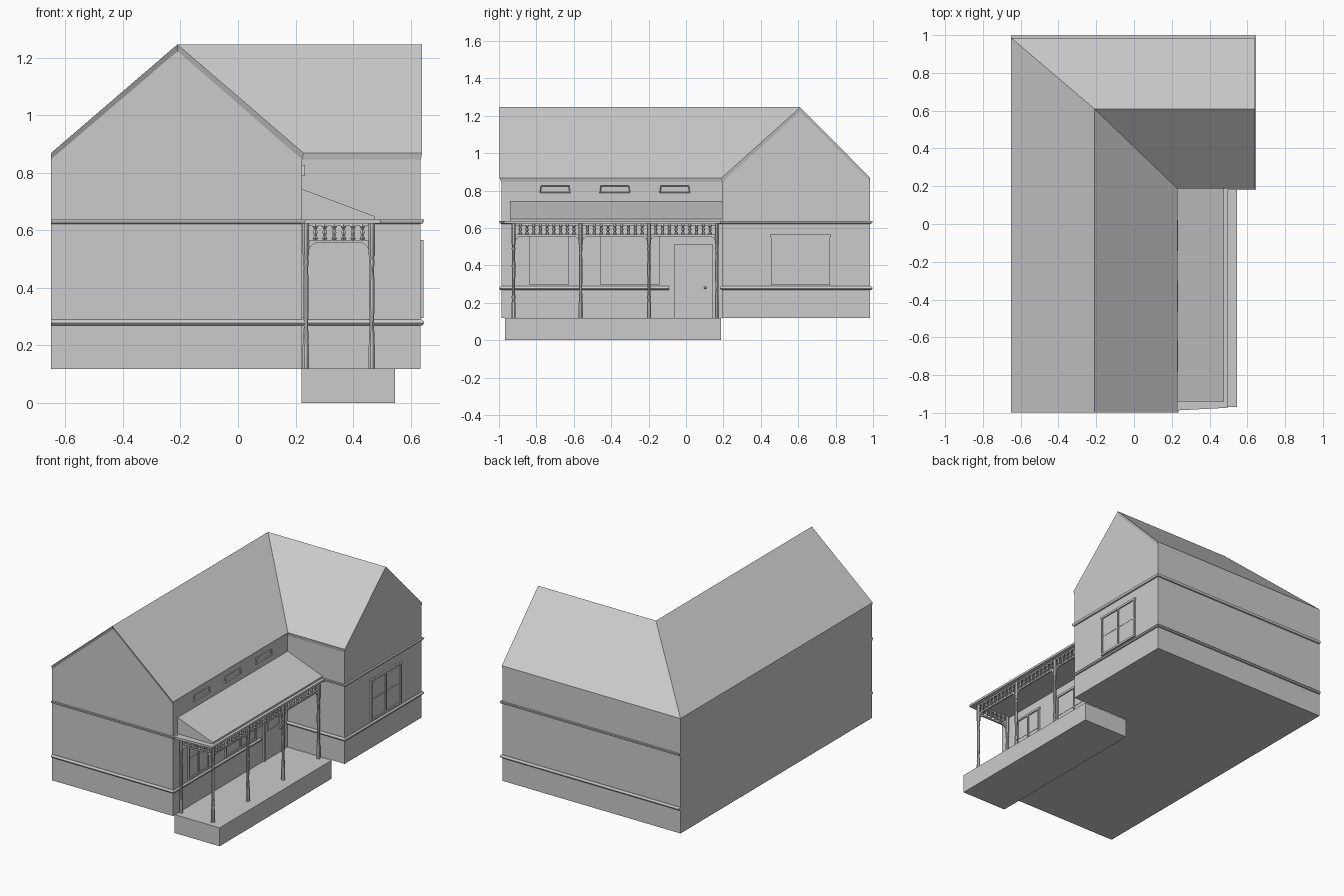
import bpy, bmesh, math
from mathutils import Vector

if "Cube" in bpy.data.objects:
    bpy.data.objects.remove(bpy.data.objects["Cube"])


def finish(name, bm, smooth=False):
    bmesh.ops.recalc_face_normals(bm, faces=bm.faces)
    me = bpy.data.meshes.new(name)
    bm.to_mesh(me)
    bm.free()
    ob = bpy.data.objects.new(name, me)
    bpy.context.collection.objects.link(ob)
    if smooth:
        bpy.context.view_layer.objects.active = ob
        ob.select_set(True)
        bpy.ops.object.shade_smooth_by_angle(angle=math.radians(40))
        ob.select_set(False)
    return ob


def prism(bm, pts, offset):
    """Closed solid: polygon pts swept along offset."""
    off = Vector(offset)
    a = [bm.verts.new(p) for p in pts]
    b = [bm.verts.new(Vector(p) + off) for p in pts]
    bm.faces.new(a)
    bm.faces.new(b[::-1])
    for i in range(len(a)):
        j = (i + 1) % len(a)
        bm.faces.new((a[i], a[j], b[j], b[i]))


def box(bm, x0, x1, y0, y1, z0, z1):
    prism(bm, [(x0, y0, z0), (x1, y0, z0), (x1, y1, z0), (x0, y1, z0)], (0, 0, z1 - z0))


def lathe(bm, x, y, profile, n=8):
    rings = [[bm.verts.new((x + r * math.cos(math.tau * (i + .5) / n),
                            y + r * math.sin(math.tau * (i + .5) / n), z)) for i in range(n)]
             for r, z in profile]
    for a, b in zip(rings, rings[1:]):
        for i in range(n):
            j = (i + 1) % n
            bm.faces.new((a[i], a[j], b[j], b[i]))
    bm.faces.new(rings[0])
    bm.faces.new(rings[-1])


def band(name, path, profile):
    """Mitred moulding along a wall path; profile = (outward, z)."""
    bm = bmesh.new()
    pts = [Vector(p) for p in path]
    nrm = []
    for a, b in zip(pts, pts[1:]):
        d = (b - a).normalized()
        nrm.append(Vector((d.y, -d.x)))
    rings = []
    for i, p in enumerate(pts):
        n0, n1 = nrm[max(i - 1, 0)], nrm[min(i, len(nrm) - 1)]
        m = n0 if n0 == n1 else n0 + n1
        rings.append([bm.verts.new((p.x + m.x * o, p.y + m.y * o, z)) for o, z in profile])
    k = len(profile)
    for a, b in zip(rings, rings[1:]):
        for i in range(k):
            j = (i + 1) % k
            bm.faces.new((a[i], a[j], b[j], b[i]))
    bm.faces.new(rings[0])
    bm.faces.new(rings[-1])
    finish(name, bm)


# Main wall and wing sizes
L, R, W = -.65, .223, .635          # left wall, main right wall, wing gable wall
F, V, B = -.987, .193, .985         # front wall, wing front wall, back wall
RX, RY, FLOOR = -.21, .61, .118     # ridges and floor level

# L-shaped house: one shell of walls, slanted fascia and roof
bm = bmesh.new()
wall = [(L, F, .846), (RX, F, 1.222), (R, F, .845), (R, V, .845), (W, V, .845),
        (W, RY, 1.222), (W, B, .845), (L, B, .845)]
rim = [(L, -.997, .868), (RX, -.997, 1.246), (.229, -.997, .868), (.229, .188, .868), (.64, .188, .868),
       (.64, RY, 1.246), (.64, B, .868), (L, B, .868)]
lo = [bm.verts.new((x, y, FLOOR)) for x, y, z in wall]
mid = [bm.verts.new(p) for p in wall]
top = [bm.verts.new(p) for p in rim]
peak = bm.verts.new((RX, RY, 1.246))
bm.faces.new(lo)
for a, b in ((lo, mid), (mid, top)):
    for i in range(8):
        j = (i + 1) % 8
        bm.faces.new((a[i], a[j], b[j], b[i]))
for f in ((0, 1, 7), (1, 2, 3), (3, 4, 5), (5, 6, 7)):
    v = [top[i] for i in f]
    v.insert({0: 2, 1: 3, 3: 3, 5: 3}[f[0]], peak)
    bm.faces.new(v)
finish("house_shell", bm)

# Wall mouldings
upper = [(0, .622), (.007, .624), (.011, .631), (.012, .638), (0, .638)]
lower = [(0, .268), (.007, .270), (.012, .277), (.010, .284), (.004, .289), (0, .289)]
band("upper_moulding", [(L, F), (R, F), (R, V), (W, V), (W, B), (L, B)], upper)
band("lower_moulding_main", [(L, F), (R, F), (R, -.09)], lower)
band("lower_moulding_wing", [(R, V), (W, V), (W, B), (L, B)], lower)


# Windows on walls facing +x
def window(name, x, y0, y1, z0=.298, z1=.563):
    t, ym, zm = .010, (y0 + y1) / 2, (z0 + z1) / 2
    bm = bmesh.new()
    for a, b in ((y0, y0 + t), (y1 - t, y1), (ym - t / 2, ym + t / 2)):
        box(bm, x - .01, x + .009, a, b, z0, z1)
    box(bm, x - .01, x + .010, y0 - .005, y1 + .005, z1 - t, z1 + .003)
    box(bm, x - .01, x + .010, y0, y1, z0 - .003, z0 + t)
    box(bm, x - .01, x + .004, y0 + t, y1 - t, zm - .003, zm + .003)
    box(bm, x - .01, x + .002, y0 + t, y1 - t, z0 + t, z1 - t)
    finish(name, bm)


window("porch_window_small", R, -.837, -.628)
window("porch_window_wide", R, -.457, -.142)
window("wing_window", W, .455, .770)

# Door with frame, glazed panel and knob
bm = bmesh.new()
for a, b in ((-.061, -.047), (.128, .142)):
    box(bm, R - .01, R + .010, a, b, FLOOR, .515)
box(bm, R - .01, R + .010, -.061, .142, .503, .515)
finish("door_frame", bm)
bm = bmesh.new()
box(bm, R - .01, R + .004, -.047, .128, FLOOR, .503)
for a, b in ((-.019, -.012), (.092, .099)):
    box(bm, R, R + .008, a, b, .300, .484)
for a, b in ((.300, .307), (.477, .484)):
    box(bm, R, R + .008, -.019, .099, a, b)
finish("door", bm)
bm = bmesh.new()
bmesh.ops.create_uvsphere(bm, u_segments=8, v_segments=6, radius=.007)
bmesh.ops.translate(bm, verts=bm.verts, vec=(R + .011, .103, .28))
finish("door_knob", bm, True)

# Small vents high on the wall: tapered frames with recessed panels
for i in range(3):
    yc = -.70 + .32 * i
    bm = bmesh.new()
    base = [bm.verts.new((R, yc + s * w, z)) for s, w, z in
            ((-1, .082, .788), (1, .082, .788), (1, .076, .827), (-1, .076, .827))]
    face = bm.faces.new(base)
    ext = bmesh.ops.extrude_face_region(bm, geom=[face])["geom"]
    bmesh.ops.translate(bm, verts=[g for g in ext if isinstance(g, bmesh.types.BMVert)], vec=(.009, 0, 0))
    front = [g for g in ext if isinstance(g, bmesh.types.BMFace)]
    bmesh.ops.inset_region(bm, faces=front, thickness=.007)
    bmesh.ops.translate(bm, verts=front[0].verts, vec=(-.006, 0, 0))
    finish(f"wall_vent_{i + 1}", bm)

# Porch base, flat ceiling plate and lean-to roof
bm = bmesh.new()
box(bm, .22, .545, -.968, .187, 0, .12)
finish("porch_base", bm)
bm = bmesh.new()
prism(bm, [(R, -.987, .623), (.495, -.973, .623), (.495, V, .623), (R, V, .623)], (0, 0, .014))
finish("porch_ceiling", bm)
bm = bmesh.new()
prism(bm, [(R, -.94, .635), (.476, -.94, .635), (.476, -.94, .648), (R, -.94, .743)], (0, V + .94, 0))
finish("porch_roof", bm)

# Turned posts
POST_Y, PX, WX = (-.922, -.563, -.198, .165), .465, .236
post = [(.012, .12), (.012, .20), (.009, .21), (.011, .23), (.008, .26), (.010, .34), (.0105, .40),
        (.008, .47), (.011, .49), (.008, .505), (.012, .515), (.012, .625)]
for i, (x, y) in enumerate([(PX, y) for y in POST_Y] + [(WX, POST_Y[0])]):
    bm = bmesh.new()
    lathe(bm, x, y, post)
    finish(f"porch_post_{i + 1}", bm, True)

# Frieze: rails, spindles and curved brackets between neighbouring posts
spindle = [(.006, .564), (.011, .572), (.005, .580), (.009, .592), (.005, .604), (.011, .612), (.008, .622)]


def frieze(name, a, b, count):
    a, b = Vector((*a, 0)), Vector((*b, 0))
    d = (b - a).normalized()
    side = Vector((-d.y, d.x, 0)) * .005
    up = Vector((0, 0, 1))
    bm = bmesh.new()
    for z0, z1 in ((.556, .566), (.614, .624)):
        prism(bm, [p + s * side + up * z0 for p, s in ((a, -1), (b, -1), (b, 1), (a, 1))], up * (z1 - z0))
    for i in range(1, count + 1):
        p = a.lerp(b, i / (count + 1))
        lathe(bm, p.x, p.y, spindle, 6)
    r = .036
    for p, e in ((a, d), (b, -d)):
        c = p + e * .009 + up * .557
        arc = [c + e * (r - r * math.sin(t)) + up * (-r + r * math.cos(t))
               for t in (math.pi / 2 * k / 5 for k in range(6))]
        prism(bm, [q - side * .8 for q in [c] + arc], side * 1.6)
    finish(name, bm)


for i in range(3):
    frieze(f"porch_frieze_{i + 1}", (PX, POST_Y[i]), (PX, POST_Y[i + 1]), 9)
frieze("porch_frieze_end", (WX, POST_Y[0]), (PX, POST_Y[0]), 6)
